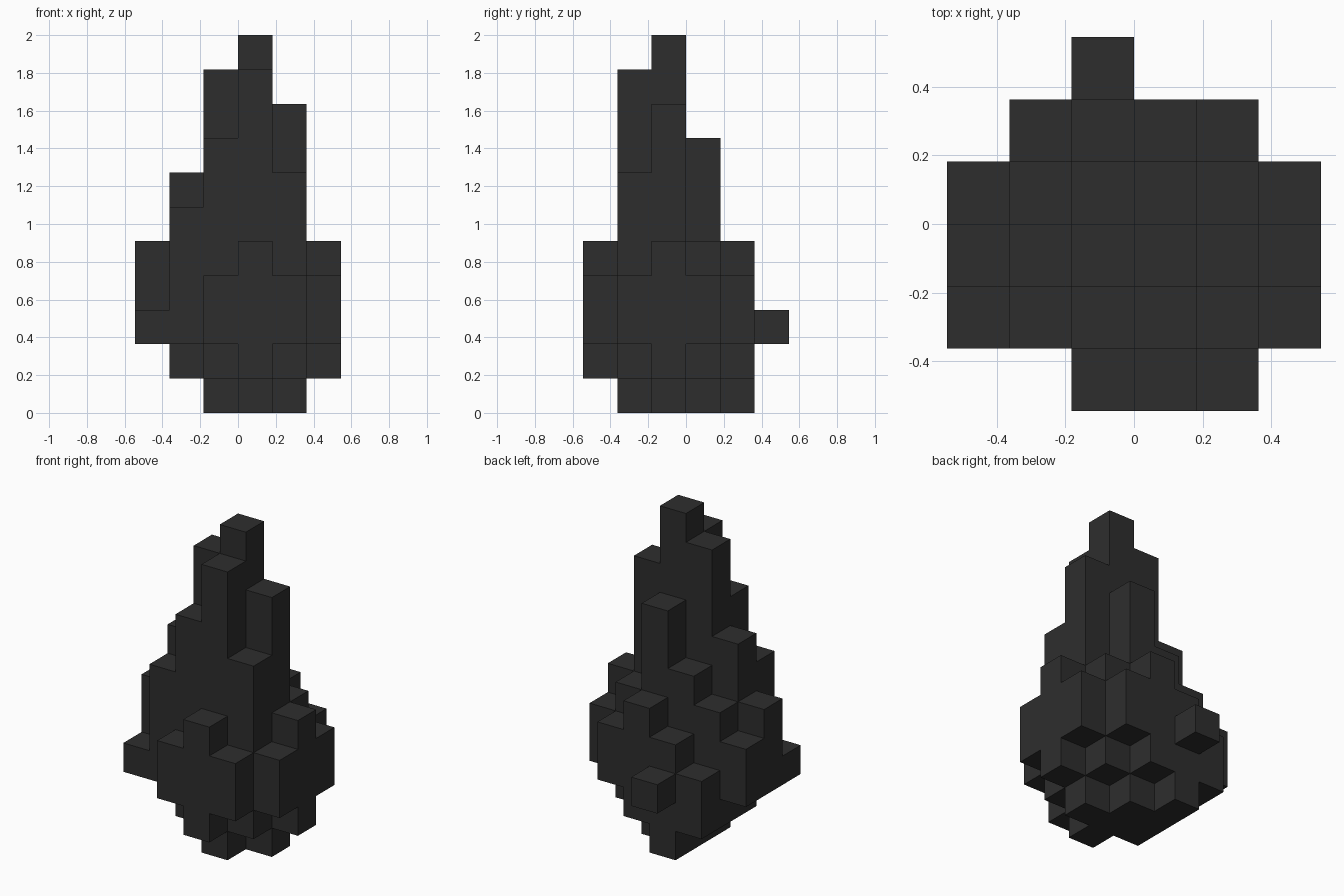
import bpy
import bmesh
from mathutils import Vector

cube = bpy.data.objects.get("Cube")
if cube:
    bpy.data.objects.remove(cube, do_unlink=True)

# One dark stone colour
stone = bpy.data.materials.new("dark_stone")
stone.use_nodes = True
colour = (0.027, 0.027, 0.027, 1)
stone.diffuse_color = colour
shader = stone.node_tree.nodes["Principled BSDF"]
shader.inputs["Base Color"].default_value = colour
shader.inputs["Roughness"].default_value = 0.9

BLOCK = 2 / 11
HALF = 3

# Rows run front to back, columns run along x; "." is empty, "b" is ten, "c" is eleven
DIGITS = "0123456789bc"
TOPS = ["..454.", "368b74", "57bc95", "456854", ".3454.", "..3..."]
BOTTOMS = ["..212.", "221012", "210001", "210012", ".1012.", "..2..."]

# Occupied blocks of the spire
blocks = set()
for y, (top_row, bottom_row) in enumerate(zip(TOPS, BOTTOMS)):
    for x, (top, bottom) in enumerate(zip(top_row, bottom_row)):
        if top != ".":
            for z in range(DIGITS.index(bottom), DIGITS.index(top)):
                blocks.add((x, y, z))


def add_side(bm, block, axis, sign):
    """Add one exposed face of a block, wound to point outward."""
    u = Vector((0, 0, 0))
    v = Vector((0, 0, 0))
    n = Vector((0, 0, 0))
    n[axis] = sign / 2
    u[(axis + 1) % 3] = 0.5
    v[(axis + 2) % 3] = sign / 2
    centre = Vector(block) + Vector((0.5 - HALF, 0.5 - HALF, 0.5)) + n
    corners = (centre - u - v, centre + u - v, centre + u + v, centre - u + v)
    bm.faces.new([bm.verts.new(c * BLOCK) for c in corners])


# Outer skin only: a side is built where no block adjoins it
bm = bmesh.new()
for block in sorted(blocks):
    for axis in range(3):
        for sign in (-1, 1):
            neighbour = list(block)
            neighbour[axis] += sign
            if tuple(neighbour) not in blocks:
                add_side(bm, block, axis, sign)
bmesh.ops.remove_doubles(bm, verts=bm.verts, dist=0.001)

mesh = bpy.data.meshes.new("block_spire")
bm.to_mesh(mesh)
bm.free()
mesh.materials.append(stone)
spire = bpy.data.objects.new("block_spire", mesh)
bpy.context.collection.objects.link(spire)
